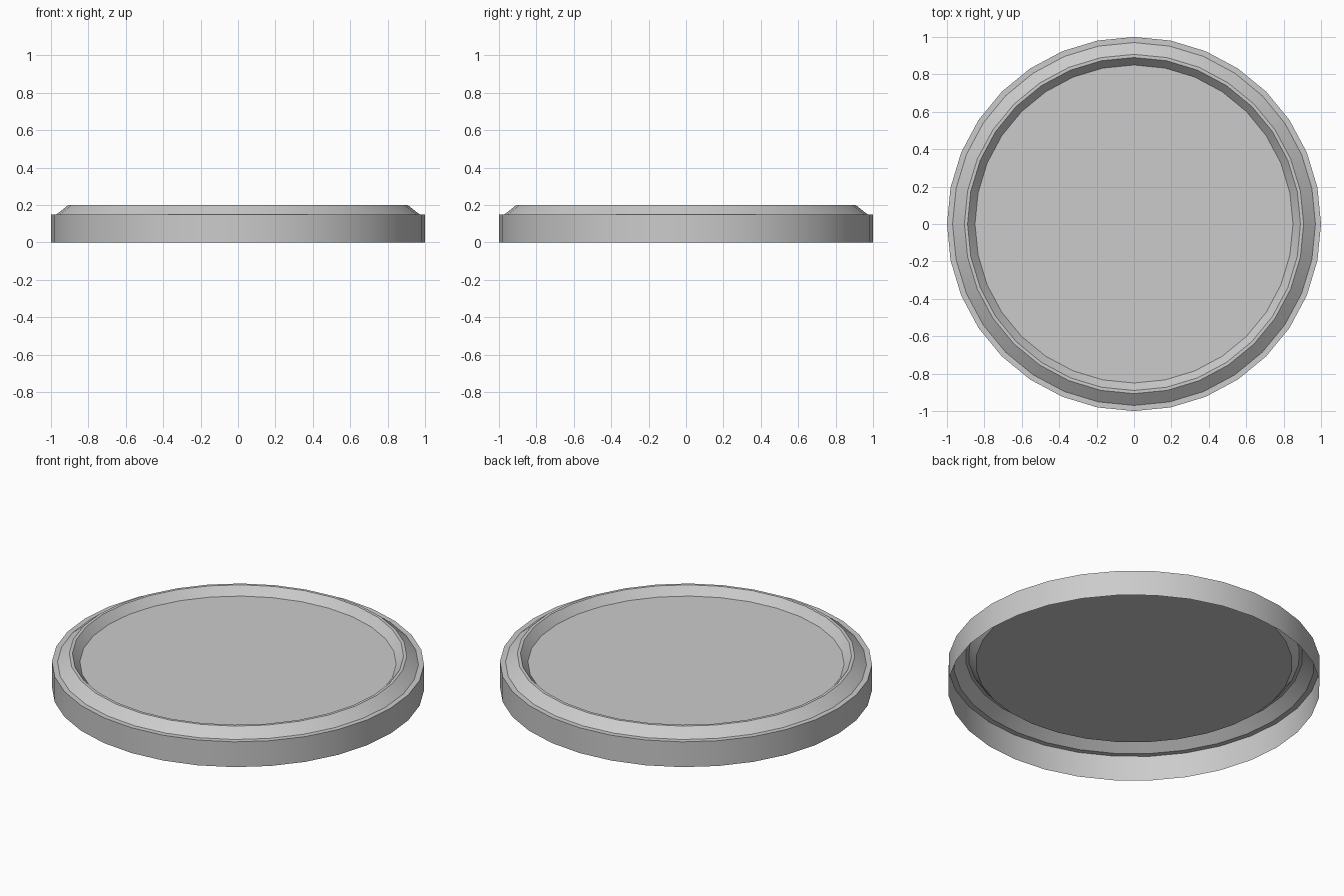
import bpy, bmesh, math

if "Cube" in bpy.data.objects:
    bpy.data.objects.remove(bpy.data.objects["Cube"])

SIDES = 32
# Profile (radius, height): outer wall, ledge, raised bevelled rim, recessed floor
PROFILE = [(1.0, 0.0), (1.0, 0.15), (0.97, 0.15),
           (0.907, 0.2), (0.89, 0.2), (0.85, 0.152)]

bm = bmesh.new()
rings = [[bm.verts.new((r * math.cos(2 * math.pi * i / SIDES),
                        r * math.sin(2 * math.pi * i / SIDES), z))
          for i in range(SIDES)] for r, z in PROFILE]

# Wall, ledge and rim: an open-bottomed shell
for low, high in zip(rings, rings[1:]):
    for i in range(SIDES):
        j = (i + 1) % SIDES
        bm.faces.new((low[i], low[j], high[j], high[i]))

# Recessed floor disc
bm.faces.new(rings[-1])

mesh = bpy.data.meshes.new("round_lid")
bm.to_mesh(mesh)
bm.free()
lid = bpy.data.objects.new("round_lid", mesh)
bpy.context.collection.objects.link(lid)

# Smooth round the circumference, sharp between the bands
bpy.context.view_layer.objects.active = lid
lid.select_set(True)
bpy.ops.object.shade_smooth_by_angle(angle=math.radians(30))
